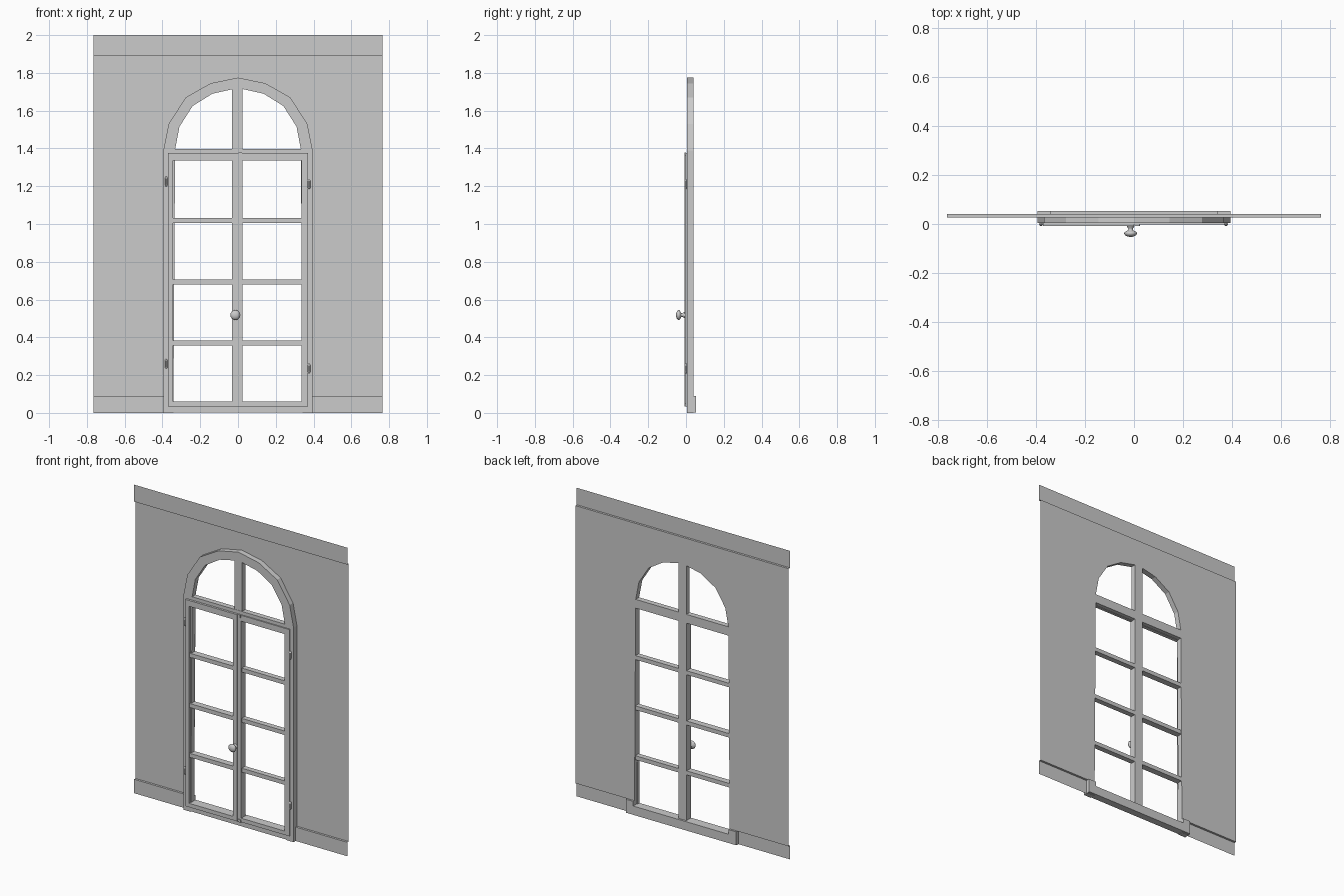
import bpy, bmesh, math
from mathutils import Vector, Matrix

if "Cube" in bpy.data.objects:
    bpy.data.objects.remove(bpy.data.objects["Cube"])


def finish(name, bm, smooth=False):
    bmesh.ops.remove_doubles(bm, verts=bm.verts, dist=1e-5)
    bmesh.ops.recalc_face_normals(bm, faces=bm.faces)
    me = bpy.data.meshes.new(name)
    bm.to_mesh(me)
    bm.free()
    for p in me.polygons:
        p.use_smooth = smooth
    ob = bpy.data.objects.new(name, me)
    bpy.context.collection.objects.link(ob)
    return ob


def box(bm, x0, x1, y0, y1, z0, z1):
    m = Matrix.Translation(((x0 + x1) / 2, (y0 + y1) / 2, (z0 + z1) / 2))
    m = m @ Matrix.Diagonal((x1 - x0, y1 - y0, z1 - z0, 1))
    bmesh.ops.create_cube(bm, size=1, matrix=m)


def boxes(name, items):
    # several boxes joined into one part
    bm = bmesh.new()
    for b in items:
        box(bm, *b)
    return finish(name, bm)


def both(path):
    # half outline from the left foot to the crown, continued to the right foot
    return path + [(-x, z) for x, z in path[-2::-1]]


OUTER = [(-.395, .0), (-.395, 1.39), (-.367, 1.53), (-.277, 1.67), (-.145, 1.745), (0, 1.775)]
INNER = [(-.342, .0), (-.333, 1.395), (-.31, 1.515), (-.24, 1.625), (-.135, 1.69), (0, 1.72)]
WALL_Y, STRIP_Y, W = .041, .027, .765

# wall sheet with the arched opening, stepped top band and skirting
bm = bmesh.new()


def face(pts):
    bm.faces.new([bm.verts.new(p) for p in pts])


for s in (-1, 1):
    hole = [(-.342, .09)] + INNER[1:]
    outline = [(-W, .09)] + hole + [(0, 1.89), (-W, 1.89)]
    face([(-s * x, WALL_Y, z) for x, z in outline])
    for xa, za, zb, zl in ((0, 1.89, 2, 1.89), (.395, 0, .09, .09)):
        face([(s * xa, STRIP_Y, za), (s * W, STRIP_Y, za), (s * W, STRIP_Y, zb), (s * xa, STRIP_Y, zb)])
        face([(s * xa, STRIP_Y, zl), (s * W, STRIP_Y, zl), (s * W, WALL_Y, zl), (s * xa, WALL_Y, zl)])
finish("wall", bm)

# arched outer frame
bm = bmesh.new()
o, i = both(OUTER), both(INNER)
Y0, Y1 = .005, .04
rows = [[bm.verts.new((x, y, z)) for x, z in path]
        for path, y in ((o, Y0), (i, Y0), (i, Y1), (o, Y1))]
for k in range(4):
    a, b = rows[k], rows[(k + 1) % 4]
    for n in range(len(a) - 1):
        bm.faces.new((a[n], a[n + 1], b[n + 1], b[n]))
for n in (0, -1):
    bm.faces.new([r[n] for r in rows])
finish("arched_frame", bm)

# transom bar and the upright in the fanlight
boxes("transom", [(-.36, .36, .005, .04, 1.34, 1.397)])
boxes("fanlight_upright", [(-.031, .025, .007, .04, 1.39, 1.735)])

# threshold with the short returns at its ends
boxes("threshold", [(-.395, .395, .006, .053, .003, .06),
                    (-.395, -.342, .006, .053, .055, .09),
                    (.342, .395, .006, .053, .055, .09)])


def leaf(name, x0, x1, in0, in1, y0, y1):
    z0, z1 = .035, 1.375
    parts = [(x0, in0, y0, y1, z0, z1), (in1, x1, y0, y1, z0, z1),
             (in0, in1, y0, y1, z0, .06), (in0, in1, y0, y1, 1.337, z1)]
    # glazing bars
    parts += [(in0, in1, y0 + .006, .038, z - .013, z + .013) for z in (.369, .692, 1.018)]
    boxes(name, parts)


leaf("left_leaf", -.371, 0, -.345, -.031, -.009, .014)
leaf("right_leaf", 0, .371, .025, .337, -.003, .014)

# rear backing of the meeting stiles
boxes("centre_post", [(-.031, .025, .012, .04, .04, 1.36)])

# small catches at the top and bottom of the meeting stiles
boxes("catches", [(.002, .022, -.009, 0, 1.36, 1.378), (.005, .025, -.009, 0, .033, .05)])

# round door knob, turned about the y axis
profile = [(0, -.053), (.012, -.0515), (.021, -.047), (.0265, -.04), (.025, -.034),
           (.018, -.029), (.01, -.026), (.009, -.019), (.014, -.012), (.016, -.008)]
bm = bmesh.new()
vs = [bm.verts.new((r, y, 0)) for r, y in profile]
es = [bm.edges.new(vs[k:k + 2]) for k in range(len(vs) - 1)]
bmesh.ops.spin(bm, geom=vs + es, cent=(0, 0, 0), axis=(0, 1, 0), angle=math.tau, steps=16)
bmesh.ops.translate(bm, verts=bm.verts, vec=(-.014, 0, .518))
finish("knob", bm, True)

# hinge barrels with small rounded tips
for name, x, zs in (("left_hinges", -.38, (.26, 1.225)), ("right_hinges", .376, (.235, 1.21))):
    bm = bmesh.new()
    for z in zs:
        for r1, r2, d, dz in ((.008, .008, .034, 0), (.008, .003, .009, .0215), (.003, .008, .009, -.0215)):
            bmesh.ops.create_cone(bm, cap_ends=True, segments=10, radius1=r1, radius2=r2, depth=d,
                                  matrix=Matrix.Translation((x, -.001, z + dz)))
    finish(name, bm)
